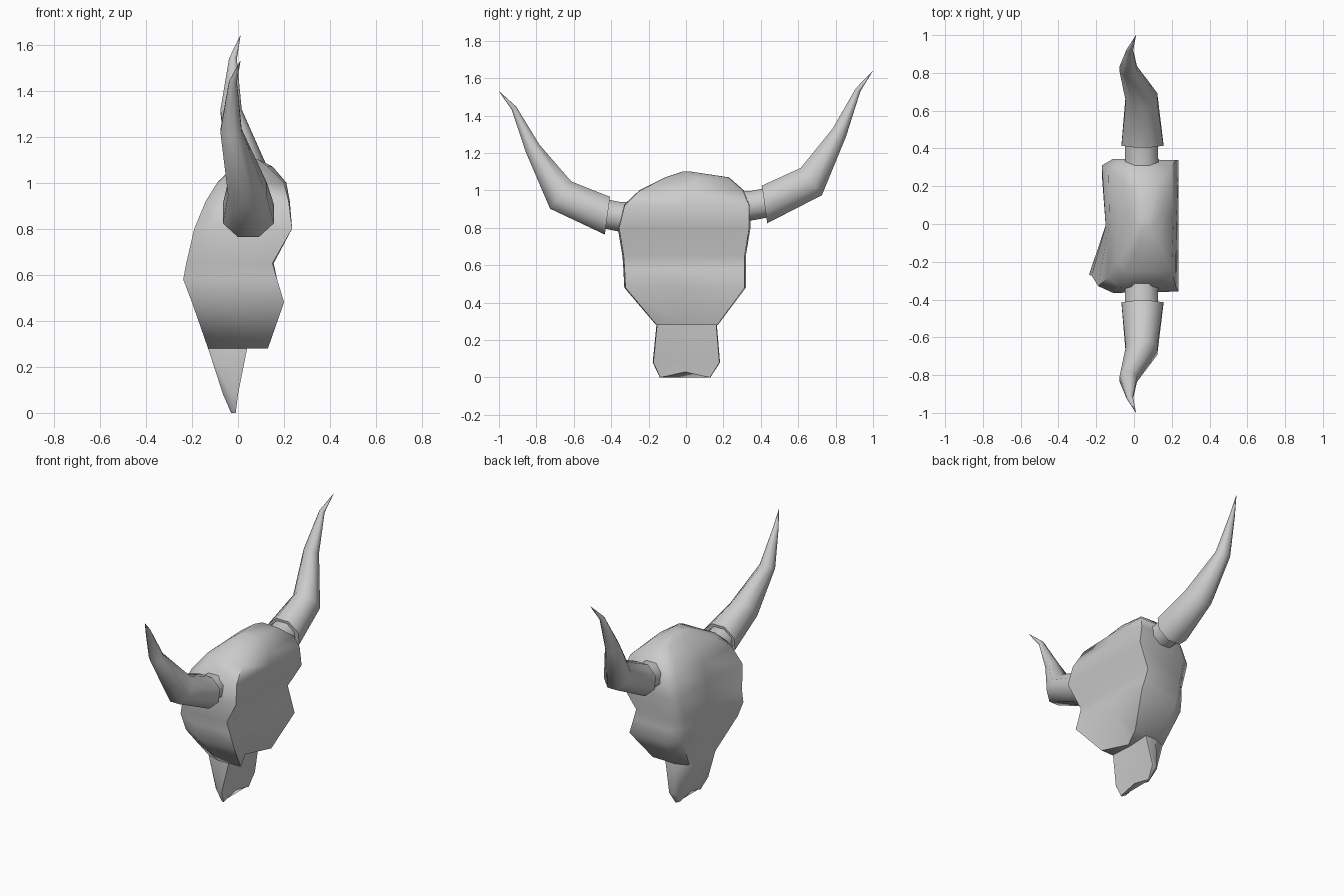
import bpy, bmesh, math

cube = bpy.data.objects.get("Cube")
if cube:
    bpy.data.objects.remove(cube, do_unlink=True)

bone = bpy.data.materials.new("bone grey")
bone.use_nodes = True
GREY = (0.6, 0.6, 0.6, 1)
bone.diffuse_color = GREY
bone.node_tree.nodes["Principled BSDF"].inputs["Base Color"].default_value = GREY


def loft(name, rings, angle=60):
    """Skin a list of equal-length point rings and cap both ends."""
    bm = bmesh.new()
    loops = [[bm.verts.new(p) for p in ring] for ring in rings]
    n = len(loops[0])
    for a, b in zip(loops, loops[1:]):
        for i in range(n):
            j = (i + 1) % n
            bm.faces.new((a[i], a[j], b[j], b[i]))
    bm.faces.new(loops[0])
    bm.faces.new(loops[-1])
    bmesh.ops.recalc_face_normals(bm, faces=bm.faces)
    mesh = bpy.data.meshes.new(name)
    bm.to_mesh(mesh)
    bm.free()
    mesh.materials.append(bone)
    obj = bpy.data.objects.new(name, mesh)
    bpy.context.collection.objects.link(obj)
    bpy.ops.object.select_all(action='DESELECT')
    obj.select_set(True)
    bpy.context.view_layer.objects.active = obj
    bpy.ops.object.shade_smooth_by_angle(angle=math.radians(angle))
    return obj


def head_ring(z, wn, wp, fn, fm, fp, side, back, mid, frac=0.8):
    """Section: face ridges and centre, both sides, back corners and centre."""
    c = (wp - wn) / 2
    return [(fn, -wn * frac, z), (fm, c, z), (fp, wp * frac, z),
            (side, wp, z), (back, wp * 0.98, z),
            (mid, c, z), (back, -wn * 0.98, z), (side, -wn, z)]


# Skull: sections from the jaw edge to the crown
skull = [
    head_ring(0.28, .16, .17, -.13, -.12, -.12, -.04, .13, .05),
    head_ring(0.48, .33, .32, -.20, -.15, -.16, -.07, .20, .15),
    head_ring(0.58, .335, .32, -.238, -.15, -.17, -.09, .17, .165),
    head_ring(0.65, .34, .32, -.225, -.15, -.17, -.10, .15, .155),
    head_ring(0.80, .365, .345, -.19, -.15, -.17, -.11, .235, .235, .9),
    head_ring(0.92, .335, .345, -.14, -.13, -.135, -.07, .22, .225, .85),
    head_ring(1.00, .25, .31, -.09, -.09, -.09, -.04, .20, .21),
    head_ring(1.07, .11, .23, -.01, -.02, -.01, .02, .13, .15),
    head_ring(1.10, .02, .03, .03, .03, .03, .05, .09, .09),
]
loft("skull", skull)

# Snout: tapering plate below the jaw, with a notched tip
snout = [
    head_ring(0.00, .14, .13, -.03, -.035, -.03, -.02, -.01, -.01),
    head_ring(0.08, .178, .182, -.065, -.065, -.06, -.03, .00, -.005),
    head_ring(0.28, .158, .165, -.13, -.12, -.12, -.04, .04, .03),
    head_ring(0.40, .16, .16, -.12, -.12, -.12, -.04, .04, .03),
]
snout[0] = [(x, y, 0.03 if abs(y) < .03 else z) for x, y, z in snout[0]]
loft("snout", snout)


# Horns: x, outward y, z, lengthwise tilt, radius along x, radius in the bend plane
HORN = [(.045, .42, .865, 8, .12, .11),
        (.04, .67, .975, 38, .09, .10),
        (-.03, .82, 1.225, 62, .05, .045),
        (-.022, .92, 1.44, 55, .018, .016),
        (.01, .998, 1.528, 48, .001, .001)]
SIDES = 8


def horn_ring(point, sy, lift):
    x, y, z, tilt, rx, rb = point
    t = math.radians(tilt)
    ring = []
    for i in range(SIDES):
        a = 2 * math.pi * (i + 0.5) / SIDES
        b = rb * math.sin(a)
        ring.append((x + rx * math.cos(a), sy * (y - b * math.sin(t)),
                     z + lift + b * math.cos(t)))
    return ring


for label, sy, low, high in (("right", -1, 0, 0), ("left", 1, .06, .11)):
    last = len(HORN) - 1
    loft(label + "_horn", [horn_ring(p, sy, low + (high - low) * i / last)
                           for i, p in enumerate(HORN)])
    # Horn core joining the horn to the skull
    core = [(.04, .24, .85, 5, .10, .09), (.04, .36, .86, 5, .095, .085),
            (.04, .46, .88, 5, .095, .085)]
    loft(label + "_horn_core", [horn_ring(p, sy, low) for p in core])
